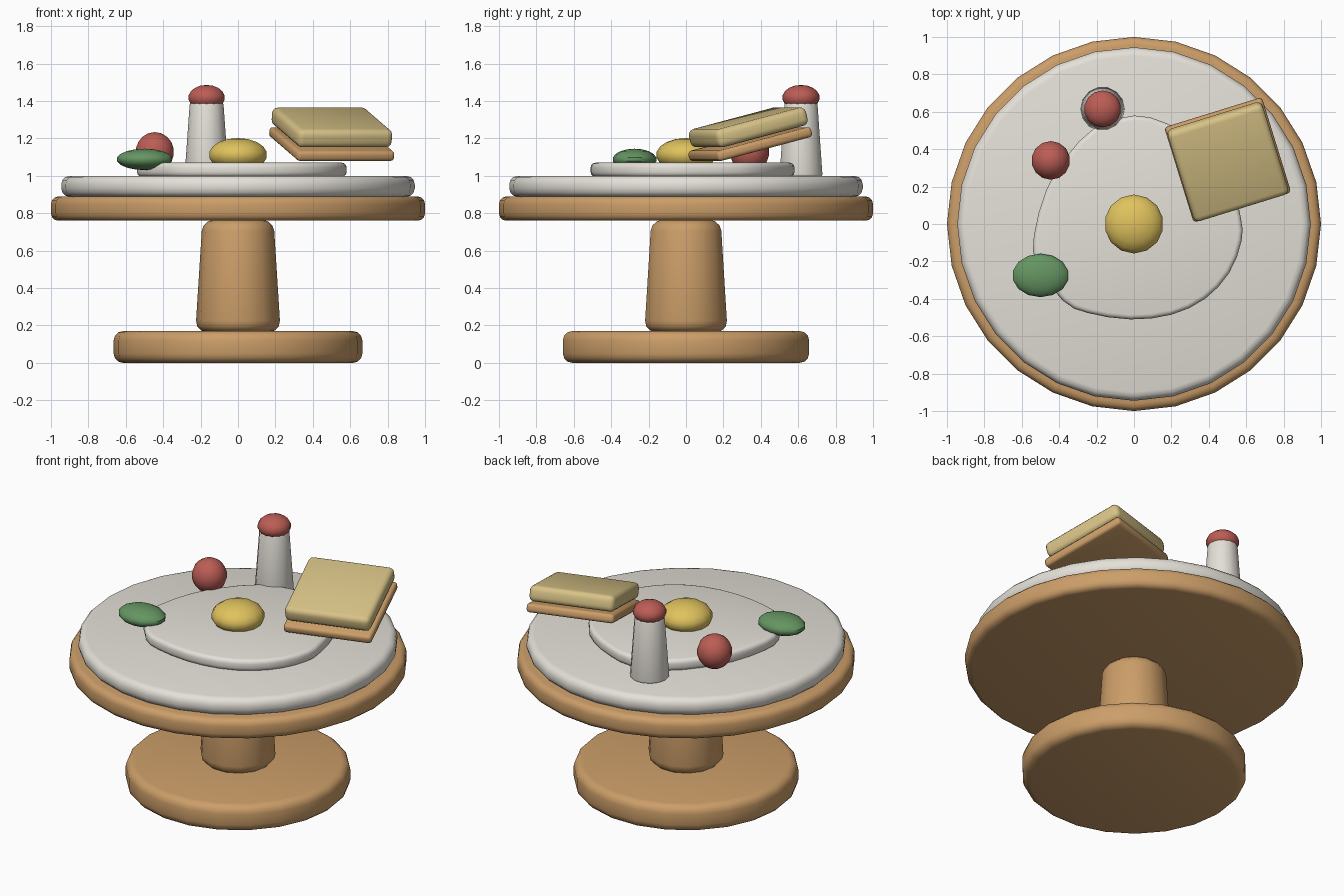
import bpy, bmesh, math
from mathutils import Vector, Matrix

if "Cube" in bpy.data.objects:
    bpy.data.objects.remove(bpy.data.objects["Cube"])


def material(name, rgb):
    m = bpy.data.materials.new(name)
    m.diffuse_color = (*rgb, 1)
    m.use_nodes = True
    m.node_tree.nodes["Principled BSDF"].inputs["Base Color"].default_value = m.diffuse_color
    return m


wood = material("wood", (0.60, 0.34, 0.14))
cream = material("cream", (0.78, 0.75, 0.69))
yellow = material("yolk_yellow", (0.74, 0.54, 0.11))
bread = material("bread", (0.68, 0.54, 0.24))
red = material("red", (0.50, 0.11, 0.09))
green = material("green", (0.13, 0.30, 0.12))


def finish(name, bm, mat, bevel=0.0, segments=3):
    """Round the hard edges, then turn the bmesh into a smooth object."""
    bmesh.ops.recalc_face_normals(bm, faces=bm.faces)
    if bevel:
        edges = [e for e in bm.edges if e.calc_face_angle(0) > math.radians(50)]
        bmesh.ops.bevel(bm, geom=edges, offset=bevel, segments=segments,
                        profile=0.5, affect='EDGES', clamp_overlap=True)
    me = bpy.data.meshes.new(name)
    bm.to_mesh(me)
    bm.free()
    me.materials.append(mat)
    ob = bpy.data.objects.new(name, me)
    bpy.context.collection.objects.link(ob)
    bpy.ops.object.select_all(action='DESELECT')
    ob.select_set(True)
    bpy.context.view_layer.objects.active = ob
    bpy.ops.object.shade_smooth_by_angle(angle=math.radians(40))
    return ob


def prism(name, lower, upper, z0, z1, mat, bevel):
    """Closed solid between two outlines with equal point counts."""
    bm = bmesh.new()
    a = [bm.verts.new((x, y, z0)) for x, y in lower]
    b = [bm.verts.new((x, y, z1)) for x, y in upper]
    n = len(a)
    bm.faces.new(a[::-1])
    bm.faces.new(b)
    for i in range(n):
        j = (i + 1) % n
        bm.faces.new((a[i], a[j], b[j], b[i]))
    return finish(name, bm, mat, bevel)


def ring(r, sides, cx=0, cy=0):
    return [(cx + r * math.cos(math.tau * i / sides),
             cy + r * math.sin(math.tau * i / sides)) for i in range(sides)]


def drum(name, r0, r1, z0, z1, sides, mat, bevel, cx=0, cy=0):
    return prism(name, ring(r0, sides, cx, cy), ring(r1, sides, cx, cy), z0, z1, mat, bevel)


def ball(name, centre, radii, mat, u=14, v=9):
    bm = bmesh.new()
    bmesh.ops.create_uvsphere(bm, u_segments=u, v_segments=v, radius=1)
    bmesh.ops.transform(bm, verts=bm.verts,
                        matrix=Matrix.Translation(centre) @ Matrix.Diagonal((*radii, 1)))
    return finish(name, bm, mat)


def slab(name, centre, size, mat, bevel):
    bm = bmesh.new()
    bmesh.ops.create_cube(bm, size=1)
    bmesh.ops.scale(bm, verts=bm.verts, vec=size)
    ob = finish(name, bm, mat, bevel)
    ob.location = centre
    ob.rotation_euler = (0.25, 0, 0.3)
    return ob


# Pedestal table
drum("base", 0.665, 0.665, 0.0, 0.17, 22, wood, 0.05)
drum("column", 0.228, 0.19, 0.165, 0.765, 14, wood, 0.06)
drum("tabletop", 1.0, 1.0, 0.76, 0.89, 28, wood, 0.04)
drum("cloth", 0.945, 0.945, 0.888, 1.0, 28, cream, 0.045)

# Fried egg: irregular white with a closed smooth outline, plus yolk
pts = [Vector(p) for p in (
    (0.57, 0.04), (0.50, 0.29), (0.36, 0.44), (0.17, 0.54), (0.0, 0.58),
    (-0.21, 0.515), (-0.365, 0.355), (-0.47, 0.18), (-0.535, -0.06),
    (-0.52, -0.22), (-0.38, -0.41), (-0.25, -0.475), (-0.02, -0.51),
    (0.20, -0.485), (0.38, -0.40), (0.51, -0.26), (0.575, -0.09))]
outline = []
for i in range(len(pts)):
    p0, p1, p2, p3 = (pts[(i + k) % len(pts)] for k in (-1, 0, 1, 2))
    mid = (9 * (p1 + p2) - p0 - p3) / 16
    outline += [tuple(p1), tuple(mid)]
prism("egg_white", outline, outline, 0.995, 1.07, cream, 0.025)
ball("egg_yolk", (0, 0, 1.112), (0.16, 0.16, 0.09), yellow)

# Garnish
ball("tomato", (-0.445, 0.34, 1.127), (0.105, 0.105, 0.107), red)
ball("leaf", (-0.5, -0.275, 1.088), (0.153, 0.118, 0.057), green)

# Shaker
drum("shaker_body", 0.118, 0.09, 0.998, 1.39, 14, cream, 0.01, -0.168, 0.615)
ball("shaker_cap", (-0.168, 0.615, 1.418), (0.1, 0.1, 0.068), red)

# Tilted toast
slab("toast_crust", (0.501, 0.343, 1.17), (0.546, 0.546, 0.056), wood, 0.02)
slab("toast_top", (0.502, 0.333, 1.259), (0.532, 0.525, 0.1), bread, 0.032)
